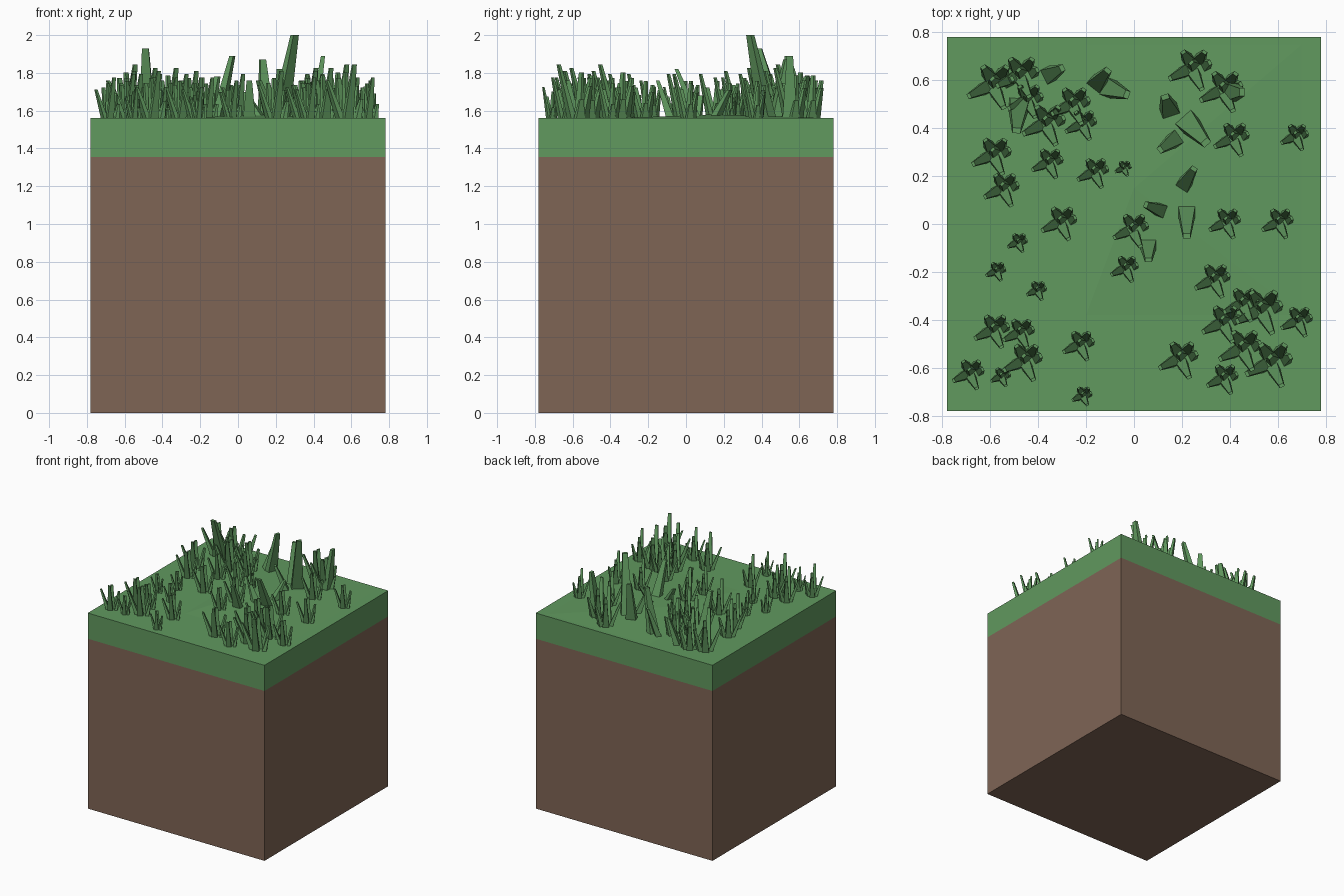
import bpy, bmesh
from mathutils import Vector, Matrix

old = bpy.data.objects.get("Cube")
if old:
    bpy.data.objects.remove(old, do_unlink=True)

HALF, TOP, SOIL_TOP = 0.78, 1.56, 1.355


def material(name, rgb):
    m = bpy.data.materials.new(name)
    m.use_nodes = True
    m.diffuse_color = (*rgb, 1)
    m.node_tree.nodes["Principled BSDF"].inputs["Base Color"].default_value = (*rgb, 1)
    return m


def finish(bm, name, *mats):
    bmesh.ops.recalc_face_normals(bm, faces=bm.faces)
    mesh = bpy.data.meshes.new(name)
    bm.to_mesh(mesh)
    bm.free()
    for m in mats:
        mesh.materials.append(m)
    obj = bpy.data.objects.new(name, mesh)
    bpy.context.collection.objects.link(obj)
    return obj


def add_blade(bm, base, tip, height, width):
    """Four-sided tapered blade leaning from base to tip."""
    base, tip = Vector(base), Vector(tip)
    lean = (tip - base).normalized()
    side = Vector((-lean.y, lean.x))
    rings = []
    for centre, z, w in ((base, TOP - 0.01, width), (tip, TOP + height, width * 0.42)):
        ring = []
        for a, b in ((-1, -1), (1, -1), (1, 1), (-1, 1)):
            p = centre + side * (a * w / 2) + lean * (b * w * 0.32)
            ring.append(bm.verts.new((p.x, p.y, z)))
        rings.append(ring)
    low, high = rings
    bm.faces.new(high)
    bm.faces.new(low)
    for i in range(4):
        j = (i + 1) % 4
        bm.faces.new((low[i], low[j], high[j], high[i]))


green = material("grass green", (0.119, 0.319, 0.114))
brown = material("soil brown", (0.212, 0.130, 0.091))

# Block of soil with a turf layer, cut at the colour change
bm = bmesh.new()
bmesh.ops.create_cube(bm, size=1, matrix=Matrix.Translation((0, 0, TOP / 2))
                      @ Matrix.Diagonal((2 * HALF, 2 * HALF, TOP, 1)))
bmesh.ops.bisect_plane(bm, geom=bm.verts[:] + bm.edges[:] + bm.faces[:],
                       plane_co=(0, 0, SOIL_TOP), plane_no=(0, 0, 1))
for f in bm.faces:
    f.material_index = 1 if f.calc_center_median().z < SOIL_TOP else 0
finish(bm, "ground_block", green, brown)

# Very shallow swell in the turf
bm = bmesh.new()
peak = bm.verts.new((0, 0.15, TOP + 0.02))
rim = [bm.verts.new((x, y, TOP)) for x, y in ((-0.2, -0.38), (0.7, -0.38), (0.7, 0.75), (-0.2, 0.75))]
for i in range(4):
    bm.faces.new((rim[i], rim[(i + 1) % 4], peak))
finish(bm, "turf_swell", green)

# Blades of one tuft: base x, y, tip x, y, relative height
TUFT = [(-3, 0, -9, -3, 0.7), (0, -1, 3, -7, 1), (-2, 4, -4, 7, 0.75),
        (2, 4, 4, 7, 0.6), (4, 2, 6, 3, 0.35), (0, 2, -1, 3, 0.85)]

# Tuft positions in hundredths, with spread in tenths
LEFT_TUFTS = [
    (-58, 57, 12), (-47, 61, 11), (-36, 41, 11), (-25, 49, 10), (-21, 41, 8),
    (-58, 28, 10), (-54, 14, 9), (-35, 25, 8), (-16, 21, 8), (-4, 23, 4),
    (-30, 0, 9), (-48, -8, 5), (-57, -20, 5), (-40, -28, 5), (-58, -45, 9),
    (-47, -46, 8), (-45, -58, 10), (-55, -64, 5), (-68, -63, 8), (-22, -51, 8),
    (-21, -72, 5), (-3, -19, 7), (-44, 51, 9)]
RIGHT_TUFTS = [
    (20, -57, 10), (38, -65, 8), (46, -53, 11), (58, -59, 12), (54, -37, 12),
    (38, -42, 10), (34, -24, 9), (46, -34, 9), (69, -41, 8), (61, 0, 8),
    (39, 0, 8), (68, 36, 7), (42, 35, 9), (0, -3, 9), (38, 55, 11), (25, 64, 11)]

bm = bmesh.new()
for x, y, spread in LEFT_TUFTS + RIGHT_TUFTS:
    s = spread / 10
    for bx, by, tx, ty, h in TUFT:
        add_blade(bm, ((x + bx * s) / 100, (y + by * s) / 100),
                  ((x + tx * s) / 100, (y + ty * s) / 100),
                  h * (0.08 + 0.17 * s), 0.012 + 0.034 * s)
finish(bm, "grass_tufts", green)

# Large single blades in hundredths: base x, y, tip x, y, height
LARGE = [
    (22, 43, 30, 34, 44), (18, 36, 11, 31, 20), (15, 47, 13, 53, 31),
    (-48, 50, -49, 39, 37), (-11, 57, -3, 54, 33), (22, 6, 22, -5, 26),
    (20, 15, 25, 23, 15), (13, 5, 5, 8, 12), (-16, 58, -11, 64, 22),
    (-36, 62, -30, 65, 20), (40, 55, 45, 55, 33), (6, -8, 6, -15, 20)]
bm = bmesh.new()
for bx, by, tx, ty, h in LARGE:
    add_blade(bm, (bx / 100, by / 100), (tx / 100, ty / 100), h / 100, 0.05 + 0.0009 * h)
finish(bm, "large_blades", green)
